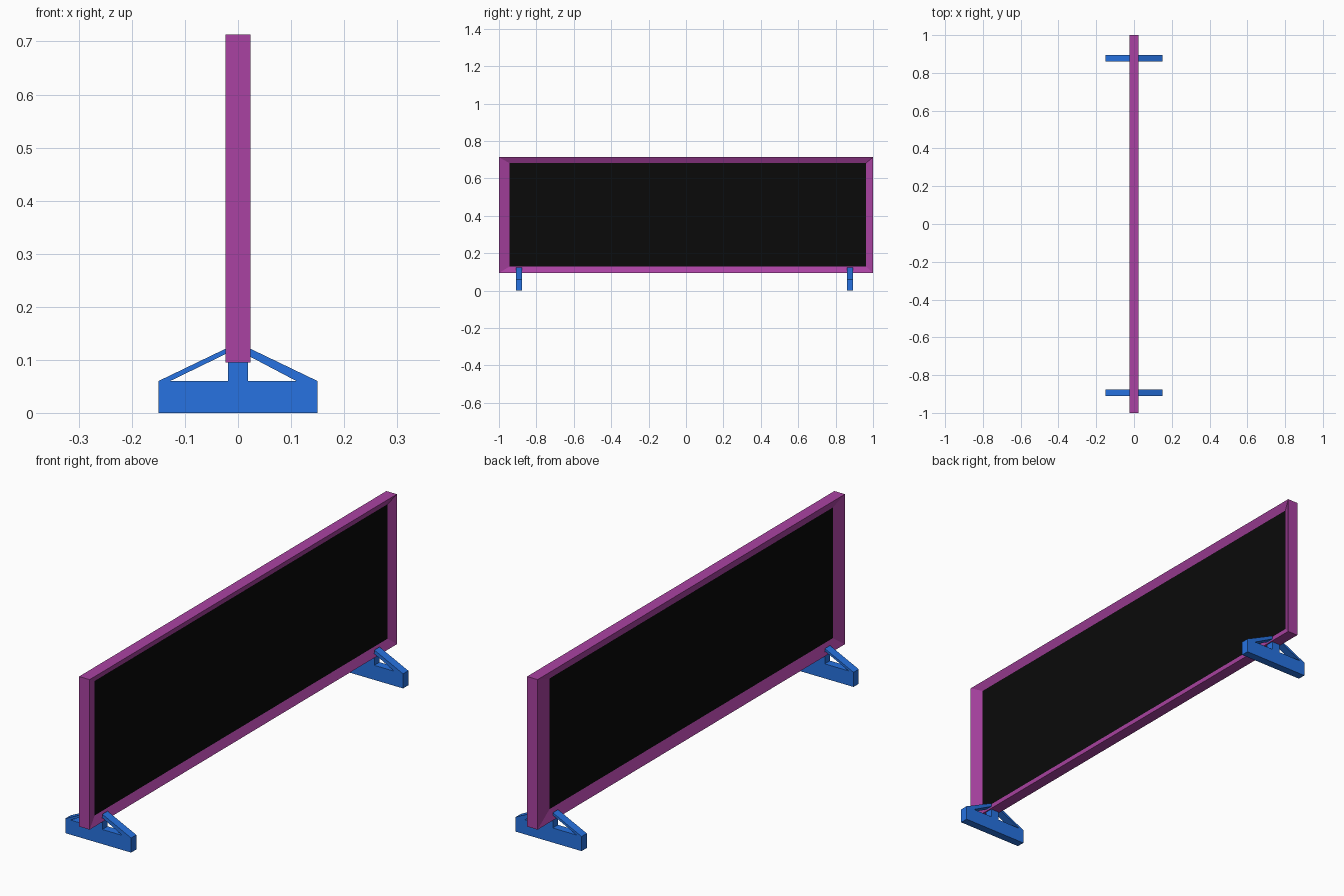
import bpy, bmesh

if "Cube" in bpy.data.objects:
    bpy.data.objects.remove(bpy.data.objects["Cube"])


def material(name, rgb):
    m = bpy.data.materials.new(name)
    m.diffuse_color = (*rgb, 1)
    m.use_nodes = True
    m.node_tree.nodes["Principled BSDF"].inputs["Base Color"].default_value = m.diffuse_color
    return m


PURPLE = material("purple", (0.40, 0.055, 0.36))
BLACK = material("black", (0.003, 0.003, 0.003))
BLUE = material("blue", (0.02, 0.17, 0.75))


def finish(name, bm, mat):
    bmesh.ops.recalc_face_normals(bm, faces=bm.faces)
    mesh = bpy.data.meshes.new(name)
    bm.to_mesh(mesh)
    bm.free()
    mesh.materials.append(mat)
    ob = bpy.data.objects.new(name, mesh)
    bpy.context.collection.objects.link(ob)
    return ob


def rect(bm, x, y0, y1, z0, z1):
    return [bm.verts.new((x, y, z)) for y, z in ((y0, z0), (y1, z0), (y1, z1), (y0, z1))]


def bridge(bm, a, b):
    n = len(a)
    for i in range(n):
        j = (i + 1) % n
        bm.faces.new((a[i], a[j], b[j], b[i]))


# inner openings: x, y range, z range (front and back differ slightly)
front_open = (0.008, -0.944, 0.963, 0.128, 0.682)
back_open = (-0.008, -0.944, 0.90, 0.137, 0.675)

# frame: mitred border sloping in towards the board on both sides
bm = bmesh.new()
rings = [rect(bm, *front_open),
         rect(bm, 0.024, -1, 1, 0.095, 0.713),
         rect(bm, -0.024, -1, 1, 0.095, 0.713),
         rect(bm, *back_open)]
for a, b in zip(rings, rings[1:] + rings[:1]):
    bridge(bm, a, b)
finish("frame", bm, PURPLE)

# black display board filling the frame
bm = bmesh.new()
f, b = rect(bm, *front_open), rect(bm, *back_open)
bm.faces.new(f)
bm.faces.new(b)
bridge(bm, f, b)
finish("board", bm, BLACK)


# feet: base block, central stem and two sloping braces, as xz profiles
PROFILES = {
    "base": [(-0.15, 0), (0.15, 0), (0.15, 0.06), (-0.15, 0.06)],
    "stem": [(-0.019, 0.06), (0.019, 0.06), (0.019, 0.11), (-0.019, 0.11)],
    "brace_left": [(-0.15, 0.06), (-0.128, 0.06), (-0.019, 0.113), (-0.019, 0.123)],
    "brace_right": [(0.15, 0.06), (0.11, 0.06), (0.019, 0.108), (0.019, 0.123)],
}
for side, yc in (("near", -0.893), ("far", 0.877)):
    bm = bmesh.new()
    for pts in PROFILES.values():
        a, b = [[bm.verts.new((x, yc + s * 0.017, z)) for x, z in pts] for s in (-1, 1)]
        bm.faces.new(a)
        bm.faces.new(b)
        bridge(bm, a, b)
    finish(side + "_foot", bm, BLUE)
